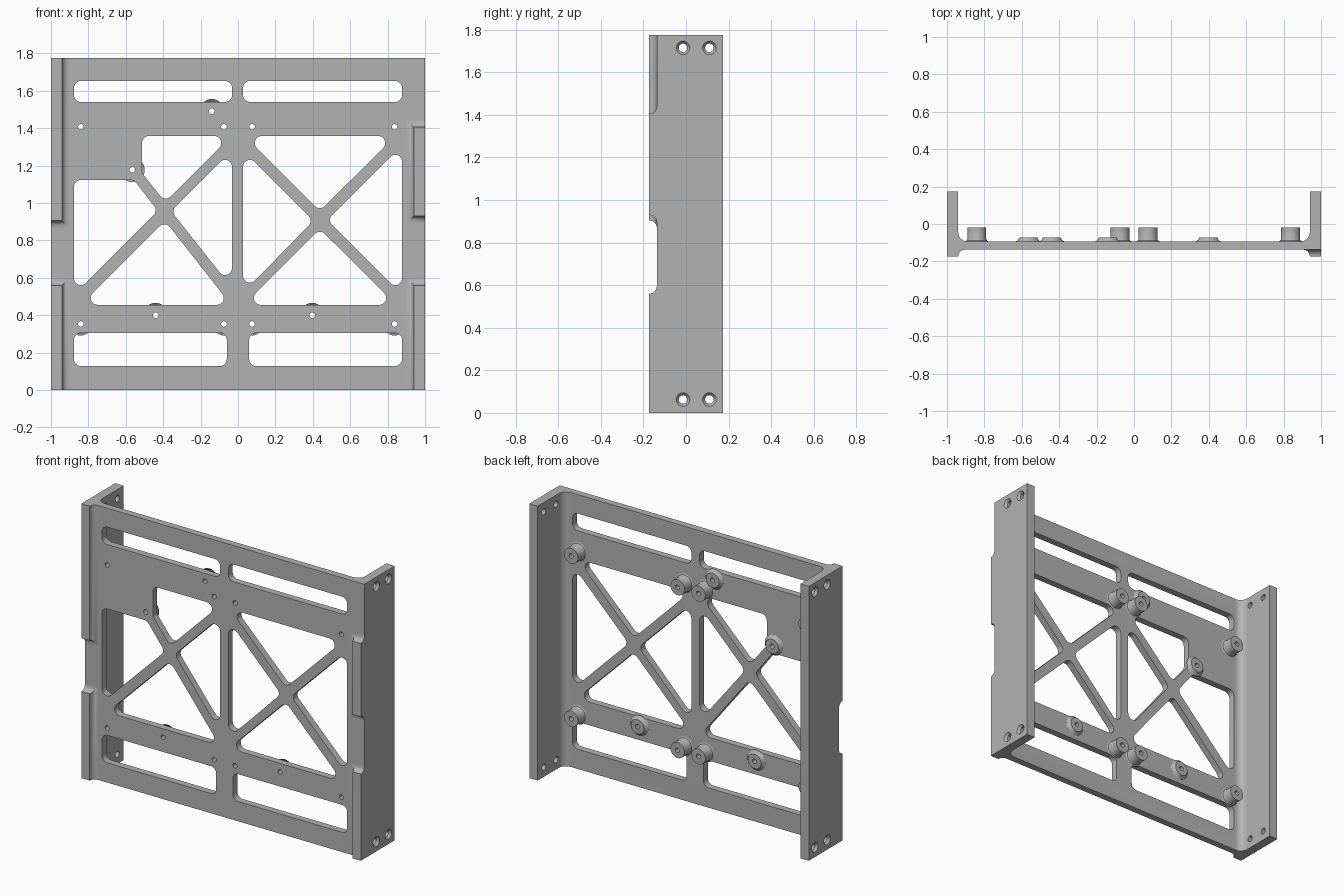
import bpy, bmesh, math
from mathutils import Vector

if "Cube" in bpy.data.objects:
    bpy.data.objects.remove(bpy.data.objects["Cube"])

HEIGHT = 1.775
FRONT, BACK = -0.137, -0.093      # plate faces
DEPTH = 0.173                     # half depth of the side walls
WALL = 0.94                       # inner face of the side walls

grey = bpy.data.materials.new("machined_grey")
grey.use_nodes = True
grey.diffuse_color = (0.45, 0.45, 0.45, 1)
grey.node_tree.nodes["Principled BSDF"].inputs["Base Color"].default_value = (0.45, 0.45, 0.45, 1)


def finish(bm, name, smooth=True):
    bmesh.ops.recalc_face_normals(bm, faces=bm.faces)
    mesh = bpy.data.meshes.new(name)
    bm.to_mesh(mesh)
    bm.free()
    mesh.materials.append(grey)
    obj = bpy.data.objects.new(name, mesh)
    bpy.context.collection.objects.link(obj)
    if smooth:
        shade(obj)
    return obj


def shade(obj):
    bpy.ops.object.select_all(action='DESELECT')
    obj.select_set(True)
    bpy.context.view_layer.objects.active = obj
    bpy.ops.object.shade_smooth_by_angle(angle=math.radians(32))


def skin(bm, rings, closed=False, caps=True):
    """Join equal rings of points into a surface."""
    loops = [[bm.verts.new(p) for p in ring] for ring in rings]
    pairs = list(zip(loops, loops[1:]))
    if closed:
        pairs.append((loops[-1], loops[0]))
    for a, b in pairs:
        for i in range(len(a)):
            j = (i + 1) % len(a)
            bm.faces.new((a[i], a[j], b[j], b[i]))
    if caps and not closed:
        bm.faces.new(loops[0])
        bm.faces.new(loops[-1])


def rounded(points, r=0.037, steps=7):
    """Polygon with every corner replaced by a tangent arc."""
    out = []
    pts = [Vector(p) for p in points]
    for i, p in enumerate(pts):
        u = (pts[i - 1] - p).normalized()
        v = (pts[(i + 1) % len(pts)] - p).normalized()
        half = u.angle(v) / 2
        centre = p + (u + v).normalized() * r / math.sin(half)
        a = p + u * r / math.tan(half) - centre
        b = p + v * r / math.tan(half) - centre
        sweep = math.pi - 2 * half
        for k in range(steps + 1):
            t = k / steps
            arc = (a * math.sin((1 - t) * sweep) + b * math.sin(t * sweep)) / math.sin(sweep)
            out.append(centre + arc)
    return out


def circle(r, n=28):
    return [(r * math.cos(2 * math.pi * i / n), r * math.sin(2 * math.pi * i / n)) for i in range(n)]


# Channel body: one U-shaped section swept upward, with filleted inner corners
FILLET = 0.05
half_section = [(1, FRONT), (1, DEPTH), (WALL, DEPTH)]
for i in range(9):
    a = math.pi / 2 * i / 8
    half_section.append((WALL - FILLET + FILLET * math.cos(a), BACK + FILLET - FILLET * math.sin(a)))
section = half_section + [(-x, y) for x, y in reversed(half_section)]
bm = bmesh.new()
skin(bm, [[(x, y, z) for x, y in section] for z in (0, HEIGHT)])
frame = finish(bm, "bracket_frame", smooth=False)

# Openings in the plate
def box(x0, x1, z0, z1):
    return [(x0, z0), (x1, z0), (x1, z1), (x0, z1)]

openings = [
    box(-0.877, -0.032, 1.54, 1.652), box(0.027, 0.877, 1.54, 1.652),
    box(-0.877, -0.06, 0.128, 0.305), box(0.06, 0.877, 0.128, 0.305),
    # left truss
    [(-0.513, 1.358), (-0.037, 1.358), (-0.39, 1.005), (-0.513, 1.16)],
    [(-0.877, 1.123), (-0.556, 1.123), (-0.428, 0.957), (-0.877, 0.508)],
    [(-0.032, 1.283), (-0.358, 0.957), (-0.032, 0.545)],
    [(-0.39, 0.904), (-0.84, 0.455), (-0.037, 0.455)],
    # right truss
    [(0.037, 1.358), (0.84, 1.358), (0.438, 0.957)],
    [(0.438, 0.861), (0.032, 0.455), (0.845, 0.455)],
    [(0.027, 1.283), (0.403, 0.905), (0.027, 0.52)],
    [(0.877, 1.31), (0.476, 0.909), (0.877, 0.508)],
]
tall_spots = [(x, z) for x in (-0.84, -0.075, 0.075, 0.837) for z in (0.353, 1.407)]
short_spots = [(-0.14, 1.49), (-0.565, 1.177), (-0.44, 0.4), (0.397, 0.4)]
BORE = 0.015

bm = bmesh.new()
for shape in openings:
    skin(bm, [[(p.x, y, p.y) for p in rounded(shape)] for y in (FRONT - 0.1, BACK + 0.1)])
for cx, cz in tall_spots + short_spots:
    skin(bm, [[(cx + a, y, cz + b) for a, b in circle(BORE)] for y in (FRONT - 0.1, BACK + 0.01)])

# Countersunk screw holes through both walls
for side in (-1, 1):
    for cy in (-0.014, 0.11):
        for cz in (0.063, 1.715):
            steps = ((0.9, 0.02), (0.985, 0.02), (1, 0.032), (1.05, 0.032))
            skin(bm, [[(side * x, cy + a, cz + b) for a, b in circle(r)] for x, r in steps])
cutter = finish(bm, "hole_cutter", smooth=False)
cutter.hide_render = True

cut = frame.modifiers.new("openings", 'BOOLEAN')
cut.operation = 'DIFFERENCE'
cut.solver = 'EXACT'
cut.object = cutter
bpy.context.view_layer.objects.active = frame
frame.select_set(True)
bpy.ops.object.modifier_apply(modifier=cut.name)
bpy.data.objects.remove(cutter)
shade(frame)


# Front lips: rectangular pads with a concave flare at the base
def lip(name, side, z0, z1):
    flare, steps = DEPTH + FRONT, 6
    rings = []
    for i in range(steps + 1):
        a = math.pi / 2 * i / steps
        out = flare * (1 - math.sin(a))
        y = FRONT - flare * (1 - math.cos(a))
        low = z0 if z0 == 0 else z0 - out
        high = z1 if z1 == HEIGHT else z1 + out
        x = WALL - out
        rings.append([(side * px, y, pz) for px, pz in box(x, 1, low, high)])
    bm = bmesh.new()
    skin(bm, rings, caps=False)
    bm.verts.ensure_lookup_table()
    bm.faces.new(bm.verts[-4:])
    finish(bm, name)


lip("right_lower_lip", -1, 0, 0.56)
lip("right_upper_lip", -1, 0.905, HEIGHT)
lip("left_lower_lip", 1, 0, 0.56)
lip("left_middle_lip", 1, 0.93, 1.405)


# Rear standoffs: lathed sleeves around each bore
def standoff(name, spot, profile):
    bm = bmesh.new()
    rings = [[(spot[0] + a, y, spot[1] + b) for a, b in circle(r)] for r, y in profile]
    skin(bm, rings, caps=False)
    finish(bm, name)


tall = [(0.062, BACK), (0.054, BACK + 0.004), (0.05, BACK + 0.012), (0.05, -0.02), (BORE, -0.02), (BORE, BACK)]
short = [(0.066, BACK), (0.055, BACK + 0.007), (0.047, BACK + 0.022), (BORE, BACK + 0.022), (BORE, BACK)]
for i, spot in enumerate(tall_spots):
    standoff(f"tall_standoff_{i + 1}", spot, tall)
for i, spot in enumerate(short_spots):
    standoff(f"short_standoff_{i + 1}", spot, short)
